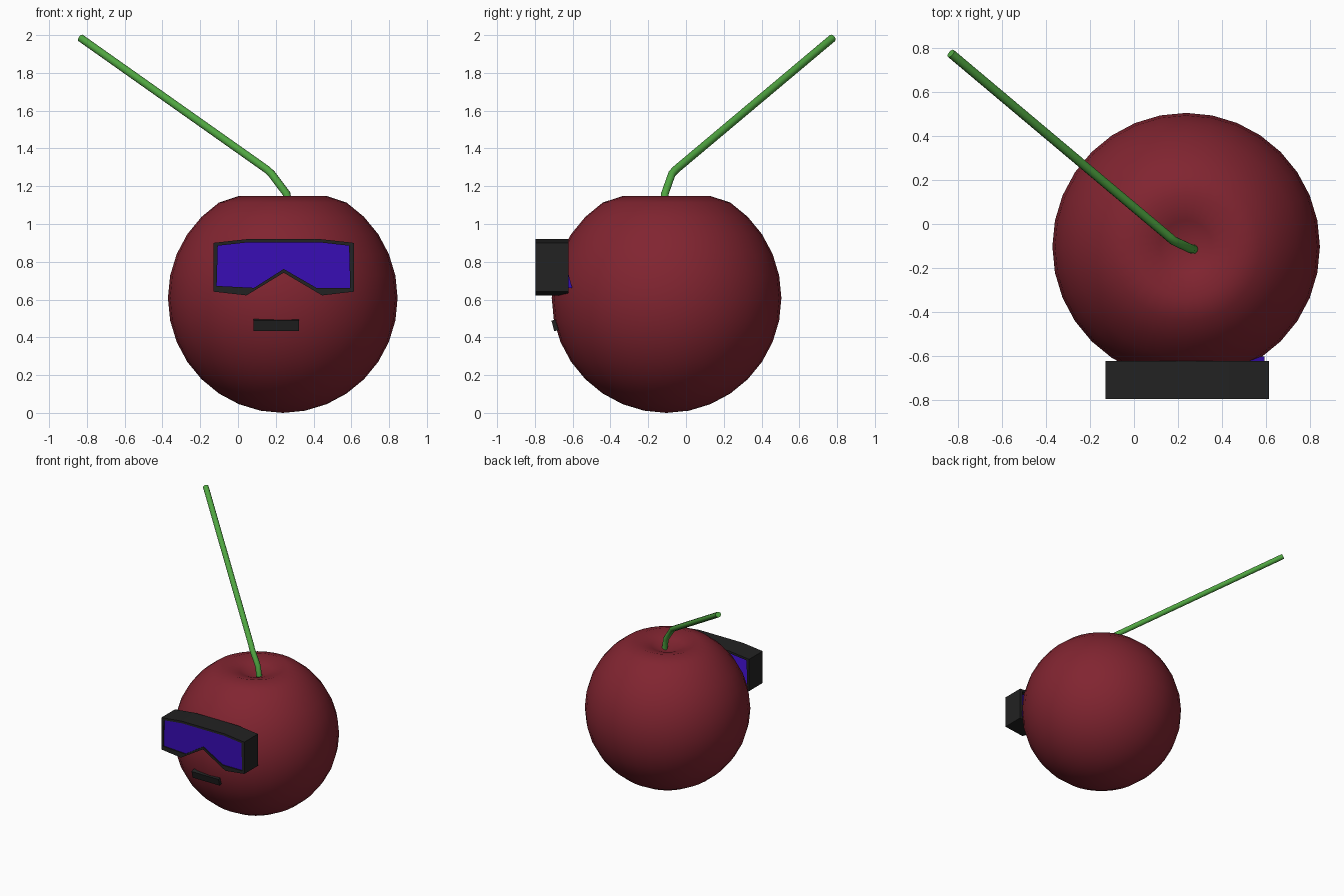
import bpy, bmesh, math
from mathutils import Vector

if "Cube" in bpy.data.objects:
    bpy.data.objects.remove(bpy.data.objects["Cube"], do_unlink=True)

CENTRE = Vector((0.237, -0.103, 0.608))
RADIUS = 0.608


def material(name, rgb):
    mat = bpy.data.materials.new(name)
    mat.use_nodes = True
    mat.diffuse_color = (*rgb, 1)
    mat.node_tree.nodes["Principled BSDF"].inputs["Base Color"].default_value = (*rgb, 1)
    return mat


RED = material("cherry red", (0.22, 0.018, 0.03))
GREEN = material("stem green", (0.08, 0.38, 0.053))
BLACK = material("soft black", (0.016, 0.016, 0.016))
BLUE = material("lens blue", (0.04, 0.004, 0.46))


def add_mesh(name, bm, mat):
    bmesh.ops.recalc_face_normals(bm, faces=bm.faces)
    mesh = bpy.data.meshes.new(name)
    bm.to_mesh(mesh)
    bm.free()
    mesh.materials.append(mat)
    obj = bpy.data.objects.new(name, mesh)
    bpy.context.collection.objects.link(obj)
    return obj


def ring(bm, outline, y):
    return [bm.verts.new((x, y, z)) for x, z in outline]


def bridge(bm, a, b):
    for i in range(len(a)):
        j = (i + 1) % len(a)
        bm.faces.new((a[i], a[j], b[j], b[i]))


# Fruit: sphere with the crown pushed down into a dimple
bm = bmesh.new()
bmesh.ops.create_uvsphere(bm, u_segments=32, v_segments=16, radius=RADIUS)
for v in bm.verts:
    r = math.hypot(v.co.x, v.co.y)
    if v.co.z > 0.9 * RADIUS:
        v.co.z = 0.455 if r < 0.01 else 0.505 if r < 0.15 else 0.54
    v.co += CENTRE
for f in bm.faces:
    f.smooth = True
add_mesh("fruit", bm, RED)

# Stem: bent round tube
curve = bpy.data.curves.new("stem", "CURVE")
curve.dimensions = "3D"
curve.bevel_depth = 0.021
curve.bevel_resolution = 3
curve.use_fill_caps = True
path = [(0.272, -0.115, 1.07), (0.257, -0.112, 1.16), (0.178, -0.075, 1.265),
        (0.155, -0.055, 1.287), (-0.832, 0.775, 1.984)]
spline = curve.splines.new("POLY")
spline.points.add(len(path) - 1)
for point, co in zip(spline.points, path):
    point.co = (*co, 1)
curve.materials.append(GREEN)
stem = bpy.data.objects.new("stem", curve)
bpy.context.collection.objects.link(stem)

# Goggle outlines in x and z
outer = [(-0.13, 0.9), (0.05, 0.92), (0.435, 0.92), (0.614, 0.9), (0.614, 0.642),
         (0.445, 0.622), (0.242, 0.742), (0.045, 0.622), (-0.13, 0.642)]
inner = [(-0.107, 0.885), (0.055, 0.903), (0.43, 0.903), (0.588, 0.885), (0.594, 0.662),
         (0.415, 0.662), (0.242, 0.762), (0.085, 0.662), (-0.113, 0.672)]
FRONT, BACK = -0.796, -0.622

# Goggle frame: extruded band between the two outlines
bm = bmesh.new()
loops = [ring(bm, outer, FRONT), ring(bm, outer, BACK),
         ring(bm, inner, BACK), ring(bm, inner, FRONT)]
for k in range(4):
    bridge(bm, loops[k], loops[(k + 1) % 4])
add_mesh("goggle_frame", bm, BLACK)

# Goggle lens: solid filling of the frame, its back slightly tilted
bm = bmesh.new()
front = ring(bm, inner, FRONT + 0.008)
back = ring(bm, inner, BACK)
for v in back:
    v.co.y += 0.27 * (0.735 - v.co.z) - 0.04 * (0.6 - v.co.x)
bridge(bm, front, back)
caps = [bm.faces.new(front), bm.faces.new(back)]
bmesh.ops.triangulate(bm, faces=caps)
add_mesh("goggle_lens", bm, BLUE)

# Mouth: thin bar following the slope of the fruit
bm = bmesh.new()
bmesh.ops.create_cube(bm, size=1)
for v in bm.verts:
    v.co *= Vector((0.242, 0.035, 0.058))
mouth = add_mesh("mouth", bm, BLACK)
mouth.location = (0.203, -0.688, 0.465)
mouth.rotation_euler.x = math.radians(15)
